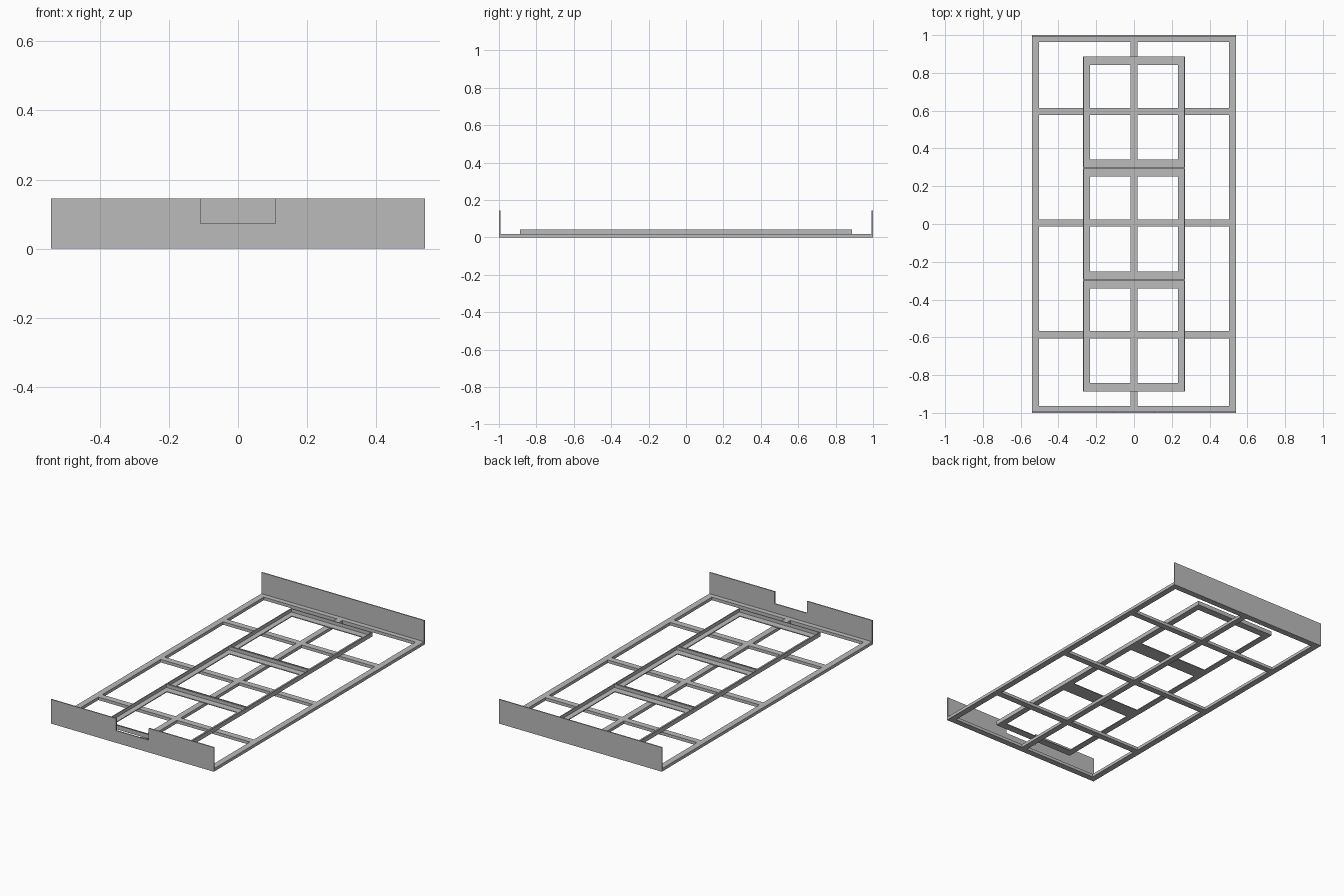
import bpy, bmesh

if "Cube" in bpy.data.objects:
    bpy.data.objects.remove(bpy.data.objects["Cube"])

grey = bpy.data.materials.new("light_grey_metal")
grey.diffuse_color = (0.5, 0.5, 0.5, 1)
grey.use_nodes = True
grey.node_tree.nodes["Principled BSDF"].inputs["Base Color"].default_value = grey.diffuse_color


def finish(name, bm):
    bmesh.ops.recalc_face_normals(bm, faces=bm.faces[:])
    me = bpy.data.meshes.new(name)
    bm.to_mesh(me)
    bm.free()
    me.materials.append(grey)
    ob = bpy.data.objects.new(name, me)
    bpy.context.collection.objects.link(ob)
    return ob


def extrude(bm, faces, vec):
    ext = bmesh.ops.extrude_face_region(bm, geom=faces, use_keep_orig=True)
    verts = [g for g in ext["geom"] if isinstance(g, bmesh.types.BMVert)]
    bmesh.ops.translate(bm, verts=verts, vec=vec)


def lattice(bm, xs, ys, z0, z1):
    """Flat plate cut at xs and ys; cells with both indices odd are openings."""
    v = [[bm.verts.new((x, y, z0)) for y in ys] for x in xs]
    faces = [bm.faces.new((v[i][j], v[i + 1][j], v[i + 1][j + 1], v[i][j + 1]))
             for i in range(len(xs) - 1) for j in range(len(ys) - 1)
             if not (i % 2 and j % 2)]
    extrude(bm, faces, (0, 0, z1 - z0))


W, T = 0.54, 0.007           # half width, end plate thickness
BASE, TRAY_TOP = 0.018, 0.043

# Base frame with one long centre bar and three cross bars
bm = bmesh.new()
E = 1 - T
lattice(bm, [-W, -0.503, -0.018, 0.018, 0.503, W],
        [-E, -0.963, -0.605, -0.567, -0.014, 0.023, 0.577, 0.614, 0.963, E],
        0, BASE)
finish("base_frame", bm)

# Three angle-section trays: a thin upright rim on a flat flange
HX, HY, RIM = 0.27, 0.296, 0.005
for n, cy in enumerate((-0.592, 0, 0.592)):
    bm = bmesh.new()
    lattice(bm, [-HX, -0.233, 0.233, HX],
            [cy - HY, cy - 0.251, cy + 0.251, cy + HY], BASE, BASE + 0.005)
    lattice(bm, [-HX, -HX + RIM, HX - RIM, HX],
            [cy - HY, cy - HY + RIM, cy + HY - RIM, cy + HY],
            BASE + 0.005, TRAY_TOP)
    finish(f"tray_{n + 1}", bm)


def end_plate(name, y, outline):
    bm = bmesh.new()
    f = bm.faces.new([bm.verts.new((x, y, z)) for x, z in outline])
    extrude(bm, [f], (0, T, 0))
    finish(name, bm)


# Upright end plates, the front one notched
H, N, NZ = 0.145, 0.108, 0.073
end_plate("back_plate", 1 - T, [(-W, 0), (W, 0), (W, H), (-W, H)])
end_plate("front_plate", -1, [(-W, 0), (W, 0), (W, H), (N, H), (N, NZ),
                              (-N, NZ), (-N, H), (-W, H)])
